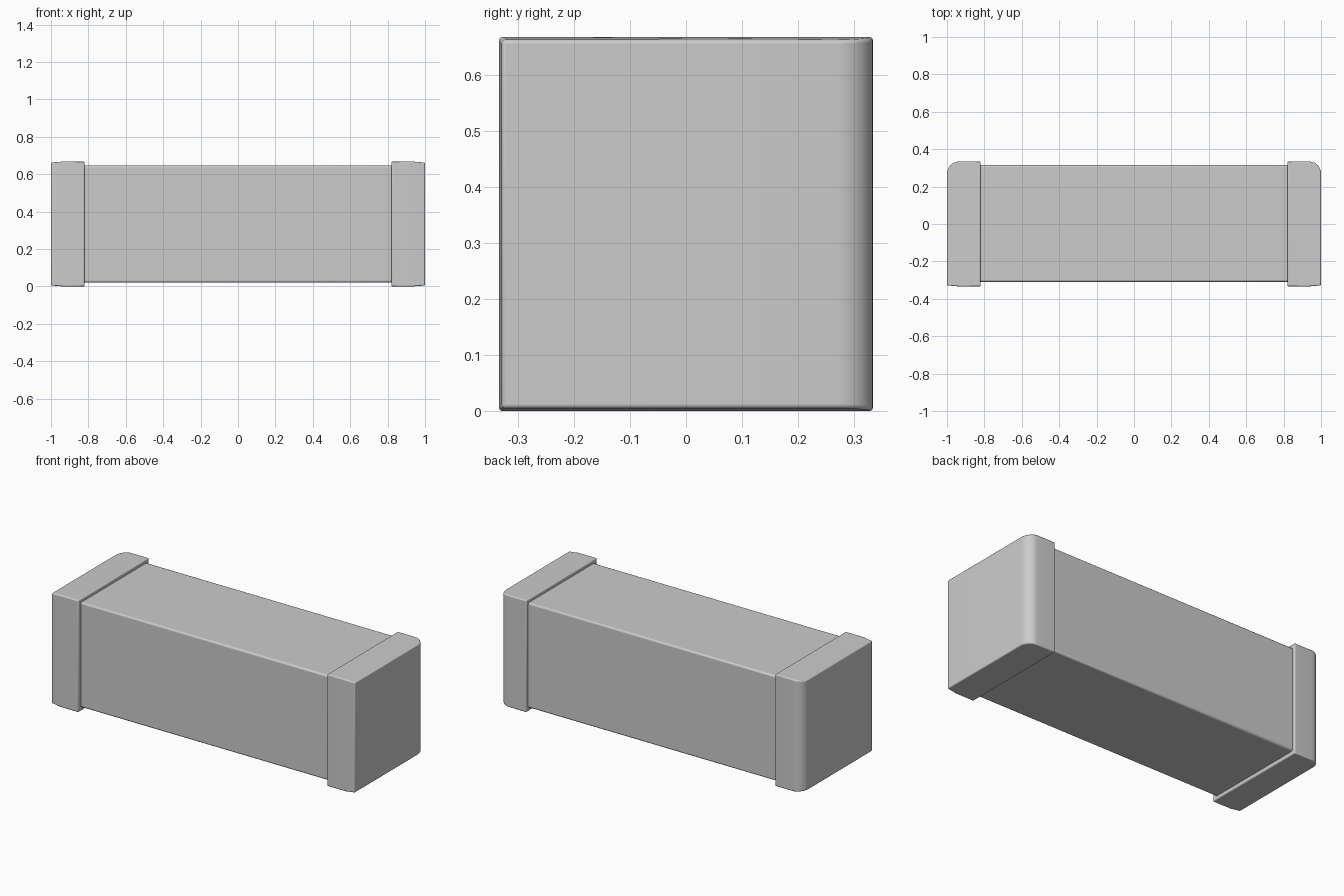
import bpy, bmesh, math

if "Cube" in bpy.data.objects:
    bpy.data.objects.remove(bpy.data.objects["Cube"])

MID_Z = 0.3335


def make_prism(name, outline, z0, z1, bevel, taper=False):
    """Extrude an x/y outline upwards and soften its edges."""
    bm = bmesh.new()
    face = bm.faces.new([bm.verts.new((x, y, z0)) for x, y in outline])
    top = bmesh.ops.extrude_face_region(bm, geom=[face])["geom"]
    for v in top:
        if isinstance(v, bmesh.types.BMVert):
            v.co.z = z1
    if taper:
        # top and bottom draw in slightly toward the outer end
        for v in bm.verts:
            t = max(0.0, (v.co.x - 0.94) / 0.06)
            v.co.z = MID_Z + (v.co.z - MID_Z) * (1 - 0.016 * t)
    bmesh.ops.recalc_face_normals(bm, faces=bm.faces)
    mesh = bpy.data.meshes.new(name)
    bm.to_mesh(mesh)
    bm.free()
    obj = bpy.data.objects.new(name, mesh)
    bpy.context.collection.objects.link(obj)
    bpy.ops.object.select_all(action='DESELECT')
    obj.select_set(True)
    bpy.context.view_layer.objects.active = obj
    bpy.ops.object.shade_smooth_by_angle(angle=math.radians(35))
    mod = obj.modifiers.new("soft_edges", 'BEVEL')
    mod.width = bevel
    mod.segments = 3
    mod.limit_method = 'ANGLE'
    mod.angle_limit = math.radians(40)
    return obj


# Long central body, ends tucked just inside the caps
make_prism("central_body",
           [(-0.83, -0.309), (0.83, -0.309), (0.83, 0.315), (-0.83, 0.315)],
           0.021, 0.646, 0.01)

# End caps: rounded outer back corner, square outer front corner
corner = []
for i in range(9):
    a = math.radians(90 * i / 8)
    corner.append((0.94 + 0.06 * math.cos(a), 0.268 + 0.0655 * math.sin(a)))
outline = [(0.82, -0.3335), (0.94, -0.3335), (1.0, -0.328)] + corner + [(0.82, 0.3335)]
cap = make_prism("end_cap", outline, 0.0, 0.667, 0.006, taper=True)
mirror = cap.modifiers.new("mirror", 'MIRROR')
mirror.use_axis[0] = True
